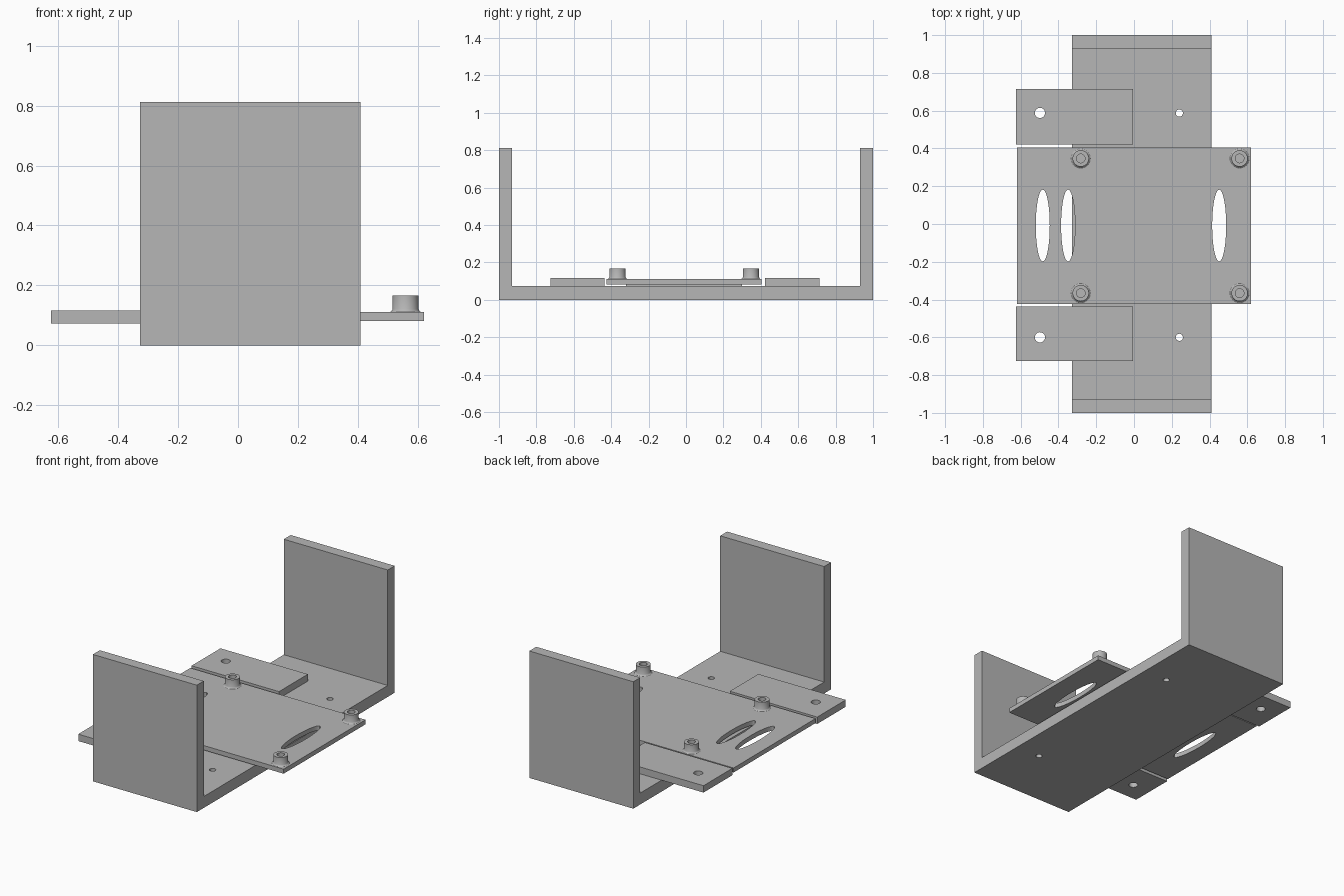
import bpy
import bmesh
from math import tau
from mathutils import Matrix, Vector

cube = bpy.data.objects.get("Cube")
if cube:
    bpy.data.objects.remove(cube, do_unlink=True)

GREY = (0.47, 0.47, 0.47, 1)
metal = bpy.data.materials.new("plain grey")
metal.use_nodes = True
metal.diffuse_color = GREY
metal.node_tree.nodes["Principled BSDF"].inputs["Base Color"].default_value = GREY


def add_object(name, bm):
    bmesh.ops.recalc_face_normals(bm, faces=bm.faces)
    mesh = bpy.data.meshes.new(name)
    bm.to_mesh(mesh)
    bm.free()
    mesh.materials.append(metal)
    obj = bpy.data.objects.new(name, mesh)
    bpy.context.collection.objects.link(obj)
    return obj


def extrude_profile(name, points, direction):
    bm = bmesh.new()
    face = bm.faces.new([bm.verts.new(p) for p in points])
    grown = bmesh.ops.extrude_face_region(bm, geom=[face], use_keep_orig=True)
    moved = [v for v in grown["geom"] if isinstance(v, bmesh.types.BMVert)]
    bmesh.ops.translate(bm, verts=moved, vec=direction)
    return add_object(name, bm)


def slab(name, x0, x1, y0, y1, z0, z1):
    corners = [(x0, y0, z0), (x1, y0, z0), (x1, y1, z0), (x0, y1, z0)]
    return extrude_profile(name, corners, (0, 0, z1 - z0))


def drill(obj, holes):
    """Cut vertical oval holes, each given as x, y, x radius, y radius."""
    bm = bmesh.new()
    for x, y, rx, ry in holes:
        place = Matrix.Translation((x, y, 0.1)) @ Matrix.Diagonal((rx, ry, 1, 1))
        bmesh.ops.create_cone(bm, cap_ends=True, segments=48, radius1=1,
                              radius2=1, depth=1, matrix=place)
    cutter = add_object("hole_cutter", bm)
    cutter.hide_render = True
    mod = obj.modifiers.new("holes", "BOOLEAN")
    mod.operation = "DIFFERENCE"
    mod.solver = "EXACT"
    mod.object = cutter
    graph = bpy.context.evaluated_depsgraph_get()
    result = bpy.data.meshes.new_from_object(obj.evaluated_get(graph))
    obj.modifiers.clear()
    obj.data = result
    bpy.data.objects.remove(cutter, do_unlink=True)
    smooth(obj)


def smooth(obj):
    bpy.ops.object.select_all(action="DESELECT")
    obj.select_set(True)
    bpy.context.view_layer.objects.active = obj
    bpy.ops.object.shade_smooth_by_angle(angle=0.6)


# U-shaped bracket: floor with a tall wall at each end
FLOOR, WALL, TALL = 0.073, 0.93, 0.812
left, right = -0.327, 0.409
outline = [(-1, 0), (1, 0), (1, TALL), (WALL, TALL), (WALL, FLOOR),
           (-WALL, FLOOR), (-WALL, TALL), (-1, TALL)]
bracket = extrude_profile("bracket", [(left, y, z) for y, z in outline],
                          (right - left, 0, 0))
drill(bracket, [(0.24, y, 0.019, 0.019) for y in (0.587, -0.6)])

# Side tabs lying on the floor
for name, y0, y1, hole_y in (("back_tab", 0.422, 0.714, 0.588),
                             ("front_tab", -0.724, -0.436, -0.6)):
    tab = slab(name, -0.624, -0.005, y0, y1, FLOOR, 0.117)
    drill(tab, [(-0.498, hole_y, 0.027, 0.027)])

# Mounting plate with three oval slots, on a thin spacer
PLATE_TOP = 0.111
slab("spacer", -0.28, 0.36, -0.32, 0.3, FLOOR, 0.083)
plate = slab("mounting_plate", -0.62, 0.62, -0.424, 0.404, 0.082, PLATE_TOP)
drill(plate, [(x, -0.008, 0.037, 0.19) for x in (-0.483, -0.349, 0.451)])

# Standoffs: turned bosses with a flared foot and a blind hole
boss = [(0.052, PLATE_TOP), (0.047, 0.114), (0.043, 0.121), (0.043, 0.167),
        (0.023, 0.167), (0.023, PLATE_TOP + 0.002), (0, PLATE_TOP + 0.002)]
for side, x in (("right", -0.282), ("left", 0.559)):
    for end, y in (("front", -0.366), ("back", 0.347)):
        bm = bmesh.new()
        ring = [bm.verts.new((x + r, y, z)) for r, z in boss]
        edges = [bm.edges.new(pair) for pair in zip(ring, ring[1:])]
        bmesh.ops.spin(bm, geom=ring + edges, cent=Vector((x, y, 0)),
                       axis=(0, 0, 1), angle=tau, steps=40, use_merge=False)
        bmesh.ops.remove_doubles(bm, verts=bm.verts, dist=0.0005)
        smooth(add_object(f"{end}_{side}_standoff", bm))
